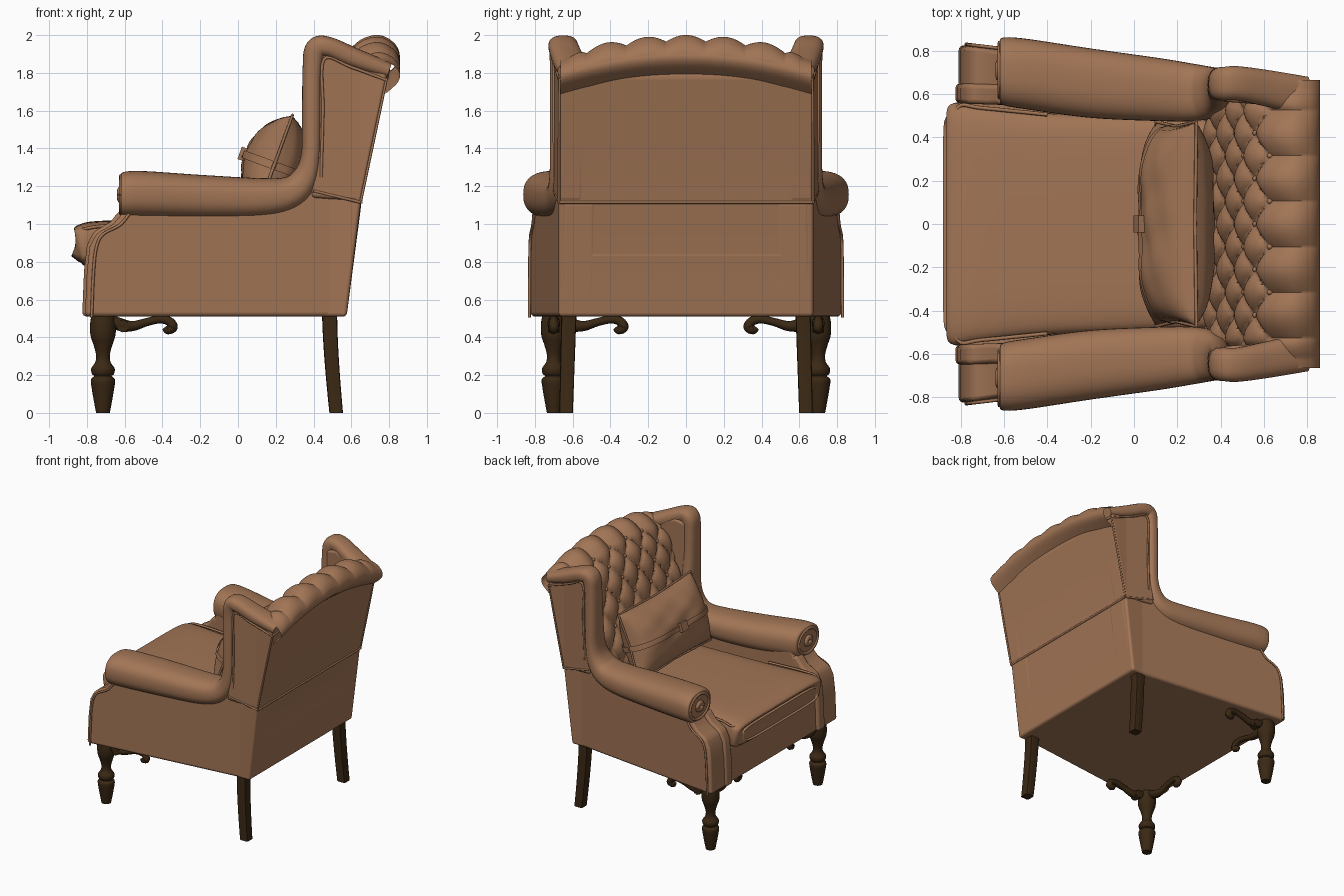
import bpy, math
from mathutils import Vector

if "Cube" in bpy.data.objects:
    bpy.data.objects.remove(bpy.data.objects["Cube"], do_unlink=True)


def material(name, rgb):
    m = bpy.data.materials.new(name)
    m.use_nodes = True
    m.diffuse_color = (*rgb, 1)
    bsdf = m.node_tree.nodes["Principled BSDF"]
    bsdf.inputs["Base Color"].default_value = (*rgb, 1)
    bsdf.inputs["Roughness"].default_value = 0.6
    return m


LEATHER = material("tan_leather", (0.36, 0.178, 0.092))
WOOD = material("dark_wood", (0.042, 0.021, 0.007))


def finish(name, data, mat, mirror=False, bevel=0):
    ob = bpy.data.objects.new(name, data)
    bpy.context.collection.objects.link(ob)
    data.materials.append(mat)
    if bevel:
        b = ob.modifiers.new("soft_edges", "BEVEL")
        b.width, b.segments, b.harden_normals = bevel, 4, True
        b.angle_limit = math.radians(25)
    if mirror:
        m = ob.modifiers.new("other_side", "MIRROR")
        m.use_axis = (False, True, False)
        m.use_mirror_merge = False
    return ob


def mesh(name, verts, faces, mat, mirror=False, bevel=0):
    me = bpy.data.meshes.new(name)
    me.from_pydata(verts, [], faces)
    me.validate()
    me.shade_smooth()
    if not bevel:
        me.set_sharp_from_angle(angle=math.radians(50))
    return finish(name, me, mat, mirror, bevel)


def spline(pts, t):
    """Catmull-Rom point at t in 0..1 along tuples of any length."""
    n = len(pts) - 1
    i = min(int(t * n), n - 1)
    f = t * n - i
    a, b, c, d = (pts[max(0, min(n, i + k))] for k in (-1, 0, 1, 2))
    return [q + f * (r - p) / 2 + f * f * (p - 2.5 * q + 2 * r - s / 2)
            + f ** 3 * (1.5 * (q - r) + (s - p) / 2) for p, q, r, s in zip(a, b, c, d)]


def grid(name, fn, nu, nv, mat, mirror=False, wrap=False, caps=False):
    """Surface fn(u, v); wrap closes it along v, caps close both u ends."""
    cols = nv if wrap else nv + 1
    verts = [fn(i / nu, j / nv) for i in range(nu + 1) for j in range(cols)]
    faces = [(i * cols + j, i * cols + (j + 1) % cols, (i + 1) * cols + (j + 1) % cols, (i + 1) * cols + j)
             for i in range(nu) for j in range(nv)]
    if caps:
        faces += [tuple(reversed(range(cols))), tuple(range(nu * cols, (nu + 1) * cols))]
    return mesh(name, verts, faces, mat, mirror)


def sweep(name, stations, mirror, power, nu=60, nv=40):
    """Rounded section swept in the xz plane; station = x, z, half height, y inner, y outer."""
    def fn(u, v):
        x, z, h, y0, y1 = spline(stations, u)
        p, q = spline(stations, max(0, u - .01)), spline(stations, min(1, u + .01))
        tx, tz = Vector((q[0] - p[0], q[1] - p[1])).normalized()
        c, s = math.cos(v * math.tau), math.sin(v * math.tau)
        c, s = (math.copysign(abs(k) ** power, k) for k in (c, s))
        return (x - tz * h * s, (y0 + y1) / 2 + c * (y1 - y0) / 2, z + tx * h * s)
    return grid(name, fn, nu, nv, LEATHER, mirror, wrap=True, caps=True)


def across(pair, x):
    return pair[0] + (pair[1] - pair[0]) * (x + .8) / 1.4


def slab(name, profile, inner, outer, bevel, mirror=True):
    """Side profile (x, z) given width; inner and outer taper from front to back."""
    n = len(profile)
    verts = [(x, across(w, x), z) for w in (inner, outer) for x, z in profile]
    faces = [tuple(range(n)), tuple(reversed(range(n, 2 * n)))]
    faces += [(i, n + i, n + (i + 1) % n, (i + 1) % n) for i in range(n)]
    return mesh(name, verts, faces, LEATHER, mirror, bevel)


def tube(name, pts, r, mat=LEATHER, mirror=True, radii=None):
    cu = bpy.data.curves.new(name, "CURVE")
    cu.dimensions, cu.bevel_depth, cu.bevel_resolution, cu.use_fill_caps = "3D", r, 2, True
    sp = cu.splines.new("POLY")
    k = 6 * (len(pts) - 1) if len(pts) > 2 else 1
    sp.points.add(k)
    for i, p in enumerate(sp.points):
        p.co = (*spline(pts, i / k), 1)
        p.radius = spline([(q,) for q in radii], i / k)[0] if radii else 1
    return finish(name, cu, mat, mirror)


# Seat base, side panels and back shell
slab("seat_base", [(-.8, .51), (.57, .51), (.62, .85), (-.79, .8)], (-.8, -.64), (.8, .64), .02, False)
front_edge = [(-.81, .51), (-.8, .75), (-.785, .88), (-.75, .95), (-.66, 1.0), (-.61, 1.06)]
slab("side_panels", front_edge + [(-.58, 1.14), (.3, 1.14), (.42, 1.2), (.655, 1.12), (.575, .51)],
     (.56, .48), (.825, .66), .025)
strip = [(x - .015, z + .015 * i / 5) for i, (x, z) in enumerate(front_edge)]
slab("front_facings", strip + [(-.5, 1.1), (-.5, .51)], (.555, .52), (.65, .61), .025)
slab("back_shell", [(.42, .51), (.575, .51), (.65, 1.11), (.72, 1.45), (.79, 1.78), (.77, 1.84), (.62, 1.82), (.48, 1.2)],
     (-.66, -.675), (.66, .675), .02, False)
slab("wing_panels", [(.39, 1.14), (.41, 1.9), (.5, 1.92), (.79, 1.79), (.72, 1.45), (.655, 1.12)],
     (.66, .55), (.83, .68), .02)

# Arm roll that turns up into the wing edge and over its top
sweep("arm_and_wing_rolls", [
    (-.62, 1.155, .10, .58, .84), (-.605, 1.155, .12, .55, .86), (-.5, 1.155, .125, .53, .855),
    (-.2, 1.142, .118, .49, .81), (.12, 1.137, .106, .475, .765), (.27, 1.16, .092, .475, .74),
    (.35, 1.23, .075, .49, .725), (.388, 1.36, .055, .53, .72), (.392, 1.6, .053, .56, .72),
    (.395, 1.82, .053, .57, .72), (.415, 1.925, .06, .57, .725), (.48, 1.935, .055, .57, .728),
    (.62, 1.875, .055, .54, .71), (.8, 1.81, .045, .5, .68)], True, .8, 90)

# Front scroll rosettes and rims
def ring(cx, cy, cz, ry, rz):
    return [(cx, cy + ry * math.cos(a * math.tau / 16), cz + rz * math.sin(a * math.tau / 16)) for a in range(17)]

tube("scroll_rims", ring(-.618, .71, 1.155, .125, .098), .012)
tube("scroll_centres", ring(-.618, .71, 1.155, .03, .025), .022)

# Seat cushion
sweep("seat_cushion", [
    (-.862, .885, .05, -.47, .47), (-.855, .885, .085, -.53, .53), (-.82, .89, .112, -.56, .56),
    (-.72, .895, .122, -.545, .545), (-.45, .895, .125, -.515, .515), (0, .895, .125, -.495, .495),
    (.42, .895, .125, -.48, .48)], False, .35)
tube("cushion_piping", [(-.4, .505, .995), (-.7, .535, .99), (-.81, .54, .975), (-.84, .4, .975), (-.845, 0, .975)], .009)

# Tufted inner back with a channelled crest
BACK = [(.36, .95), (.37, 1.15), (.42, 1.36), (.48, 1.57), (.54, 1.76), (.63, 1.9),
        (.73, 1.965), (.81, 1.95), (.855, 1.9), (.845, 1.85), (.78, 1.79)]
PITCH, ROW, TOP = .21, .07, .5


def back_point(y, t, lift=None):
    x, z = spline(BACK, t)
    p, q = spline(BACK, max(0, t - .01)), spline(BACK, min(1, t + .01))
    tx, tz = Vector((q[0] - p[0], q[1] - p[1])).normalized()
    a = math.pi * y / PITCH
    b = math.pi / 2 * (1 + max(0, TOP - t) / ROW)
    puff = abs(math.sin(a + b) * math.sin(a - b)) ** .45
    if lift is None:
        lift = .045 * puff * max(0, min(1, (.8 - t) / .25)) * max(0, min(1, (.62 - abs(y)) / .08))
    return (x - tz * lift, y, z + tx * lift - .1 * (y / .66) ** 2 * min(1, t * 3))


grid("tufted_back", lambda u, v: back_point((u - .5) * 1.33, v), 152, 130, LEATHER)

# Tuft buttons
for row in range(5):
    for k in range(-2, 3):
        y = (k + (.5 if row % 2 == 0 else 0)) * PITCH
        if abs(y) < .5:
            bpy.ops.mesh.primitive_uv_sphere_add(segments=10, ring_count=6, radius=.014,
                                                 location=back_point(y, TOP - row * ROW, .004))
            bpy.context.object.name = "tuft_button"
            bpy.context.object.data.materials.append(LEATHER)
            bpy.ops.object.shade_smooth()

# Lumbar pillow leaning on the back, with strap and buckle
LEAN = math.radians(20)


def pillow(u, v, side, extra=0):
    h = .165 * max(0, 1 - u ** 4) ** .5 * max(0, 1 - v * v) ** .6
    h += .008 * math.sin(9 * u + 4 * v) * math.sin(7 * v - 3 * u) * (1 - u * u) * (1 - v * v) + extra
    y = (.45 + extra) * u * (1 + .05 * v * v)
    w = .255 * v * (1 + .07 * u * u)
    return (.195 + w * math.sin(LEAN) - side * h * math.cos(LEAN), y,
            1.32 + w * math.cos(LEAN) + side * h * math.sin(LEAN))


for side, label in ((1, "front"), (-1, "back")):
    grid("pillow_" + label, lambda u, v: pillow(2 * u - 1, 2 * v - 1, side), 48, 32, LEATHER)
    grid("pillow_strap_" + label, lambda u, v: pillow(2 * u - 1, .16 * v - .12, side, .01), 60, 4, LEATHER)
seam = [pillow(u, v, 1) for u, v in ((-1, -1), (-1, 0), (-1, 1), (0, 1), (1, 1), (1, 0), (1, -1), (0, -1), (-1, -1))]
for a, b in zip(seam, seam[1:]):
    tube("pillow_piping", [a, b], .008, mirror=False)
bpy.ops.mesh.primitive_cube_add(size=1, location=pillow(0, -.04, 1, .014), rotation=(0, LEAN, 0))
buckle = bpy.context.object
buckle.name, buckle.scale = "strap_buckle", (.03, .08, .07)
buckle.data.materials.append(LEATHER)

# Piping on the outer seams
tube("side_facing_piping", [(x + .035, across((.828, .663), x), z - .005) for x, z in front_edge], .008)
tube("back_seam", [(.652, -.67, 1.115), (.652, .67, 1.115)], .008, mirror=False)
tube("side_seams", [(.4, .698, 1.175), (.65, .672, 1.115)], .008)
tube("wing_piping", [(.44, .695, 1.25), (.45, .7, 1.6), (.455, .7, 1.87), (.6, .69, 1.83), (.79, .67, 1.76)], .008)
tube("back_top_piping", [(.785, -.67, 1.765), (.797, 0, 1.83), (.785, .67, 1.765)], .01, mirror=False)
tube("back_corner_piping", [(.65, .672, 1.12), (.72, .672, 1.45), (.787, .67, 1.77)], .007)

# Turned front legs
TURN = [(.06, .52), (.068, .47), (.066, .41), (.05, .36), (.037, .31), (.04, .27), (.062, .235), (.058, .205),
        (.046, .195), (.064, .175), (.058, .12), (.044, .04), (.036, .0)]


def leg_point(u, v):
    r, z = spline(TURN, u)
    return (-.715 + r * math.cos(v * math.tau), .7 + r * math.sin(v * math.tau), max(0, z))


grid("front_legs", leg_point, 60, 24, WOOD, True, wrap=True, caps=True)

# Raked square back legs
def back_leg_point(u, v):
    a = math.tau * (v + .125)
    c, s = (max(-.04, min(.04, .052 * k)) for k in (math.cos(a), math.sin(a)))
    return (.485 + .035 * u ** 1.5 + c * (1 - .1 * u), .62 + .015 * u + s * (1 - .1 * u), .52 * (1 - u))


grid("back_legs", back_leg_point, 8, 16, WOOD, True, wrap=True, caps=True)

# Carved scroll brackets beside the front legs, running back and inward
SCROLL = [(.04, .49), (.1, .465), (.16, .46), (.23, .48), (.3, .495), (.35, .485), (.37, .455), (.345, .44), (.33, .455)]
SIZES = [1.3, 1.4, 1.1, .9, .9, 1, 1.1, 1, .8]
tube("side_brackets", [(-.715 + d, .7, z) for d, z in SCROLL], .024, WOOD, radii=SIZES)
tube("front_brackets", [(-.715, .7 - d, z) for d, z in SCROLL], .024, WOOD, radii=SIZES)
tube("bracket_knobs", [(-.61, .67, .46), (-.61, .73, .46)], .034, WOOD)
